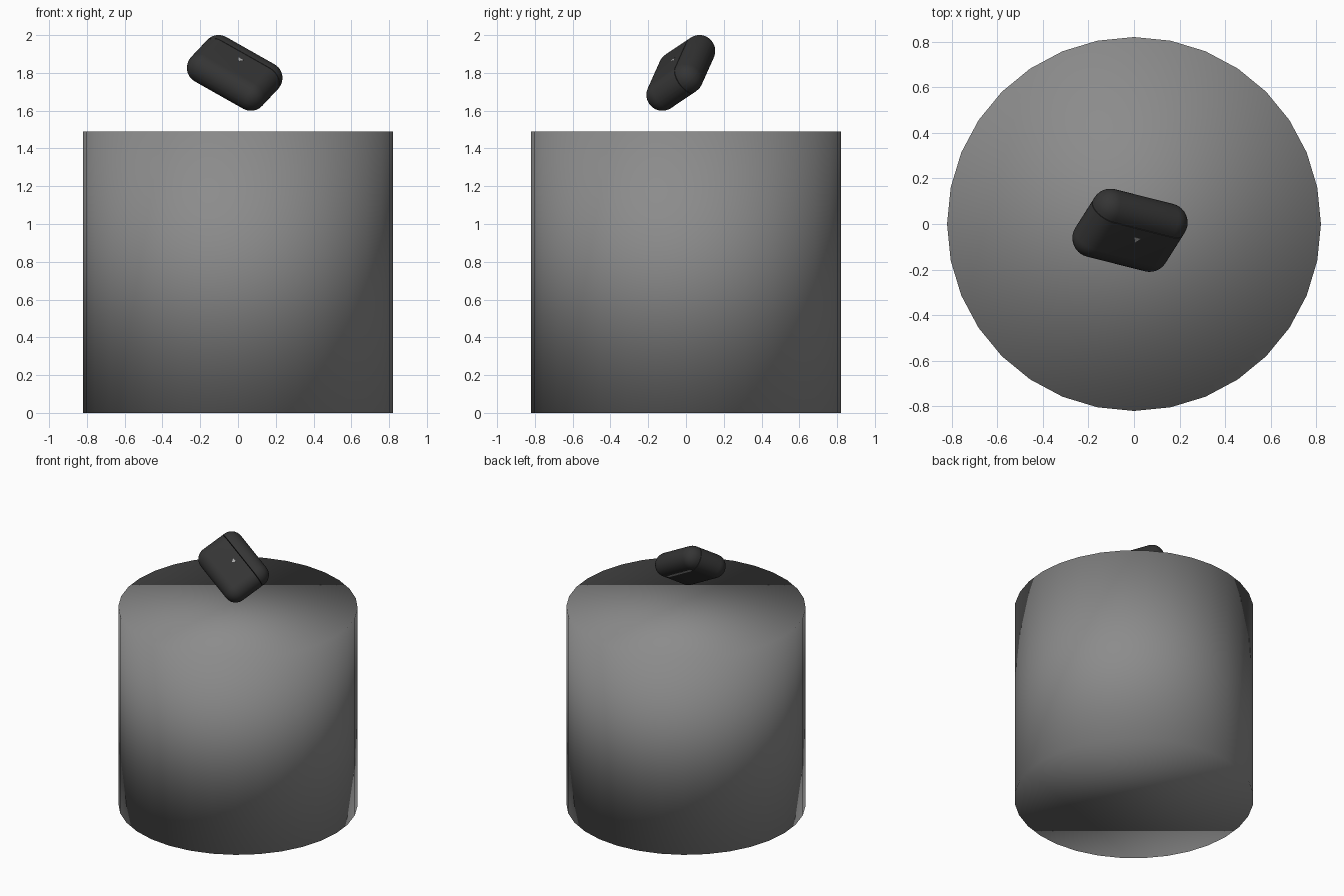
import bpy, bmesh
from mathutils import Matrix, Vector

cube = bpy.data.objects.get("Cube")
if cube:
    bpy.data.objects.remove(cube, do_unlink=True)


def material(name, value):
    mat = bpy.data.materials.new(name)
    mat.use_nodes = True
    colour = (value, value, value, 1)
    mat.diffuse_color = colour
    mat.node_tree.nodes["Principled BSDF"].inputs["Base Color"].default_value = colour
    return mat


stone = material("mid grey", 0.26)
shell = material("charcoal", 0.035)
silver = material("silver grey", 0.4)


def finish(name, bm, mat, matrix=Matrix(), sharp_angle=None):
    bmesh.ops.recalc_face_normals(bm, faces=bm.faces)
    mesh = bpy.data.meshes.new(name)
    bm.to_mesh(mesh)
    bm.free()
    mesh.materials.append(mat)
    obj = bpy.data.objects.new(name, mesh)
    bpy.context.collection.objects.link(obj)
    obj.matrix_world = matrix
    bpy.ops.object.select_all(action="DESELECT")
    obj.select_set(True)
    bpy.context.view_layer.objects.active = obj
    if sharp_angle is None:
        bpy.ops.object.shade_smooth()
    else:
        bpy.ops.object.shade_smooth_by_angle(angle=sharp_angle)
    return obj


# Pedestal, smooth shaded across its rims
bm = bmesh.new()
HEIGHT = 1.49
bmesh.ops.create_cone(bm, cap_ends=True, segments=32, radius1=0.82, radius2=0.82,
                      depth=HEIGHT, matrix=Matrix.Translation((0, 0, HEIGHT / 2)))
finish("pedestal", bm, stone)

# Tilted frame of the case: x along its width, z towards the lid, -y out of its face
across = Vector((0.85, -0.215, -0.48)).normalized()
up = Vector((0.45, 0.735, 0.5))
up = (up - across * up.dot(across)).normalized()
tilt = Matrix((across, up.cross(across), up)).transposed().to_4x4()
frame = Matrix.Translation((-0.0175, -0.0275, 1.8)) @ tilt

WIDTH, DEPTH, TALL = 0.466, 0.168, 0.347
SEAM, GAP = 0.076, 0.0015


def case_half(name, side):
    """Rounded box cut at the seam; side is 1 for the lid, -1 for the body."""
    bm = bmesh.new()
    bmesh.ops.create_cube(bm, size=1, matrix=Matrix.Diagonal((WIDTH, DEPTH, TALL, 1)))
    bmesh.ops.bevel(bm, geom=bm.edges[:], offset=DEPTH / 2 - 0.001, segments=10,
                    profile=0.5, affect="EDGES")
    bmesh.ops.bisect_plane(bm, geom=bm.verts[:] + bm.edges[:] + bm.faces[:],
                           plane_co=(0, 0, SEAM + side * GAP), plane_no=(0, 0, side),
                           clear_inner=True)
    rim = [e for e in bm.edges if e.is_boundary]
    bmesh.ops.holes_fill(bm, edges=rim, sides=0)
    finish(name, bm, shell, frame, 0.7)


case_half("case_lid", 1)
case_half("case_body", -1)


def plate(name, outline, y, thickness):
    """Thin plate from an outline in the case's face plane."""
    bm = bmesh.new()
    face = bm.faces.new([bm.verts.new((x, y, z)) for x, z in outline])
    out = bmesh.ops.extrude_face_region(bm, geom=[face])
    moved = [v for v in out["geom"] if isinstance(v, bmesh.types.BMVert)]
    bmesh.ops.translate(bm, verts=moved, vec=(0, thickness, 0))
    finish(name, bm, silver, frame, 0.5)


# Front indicator and rear hinge strip
plate("indicator", [(-0.016, 0.027), (0.016, 0.027), (0, 0.002)], -DEPTH / 2 - 0.001, 0.004)
plate("hinge", [(-0.14, SEAM - 0.01), (0.14, SEAM - 0.01),
                (0.14, SEAM + 0.01), (-0.14, SEAM + 0.01)], DEPTH / 2 - 0.003, 0.004)
